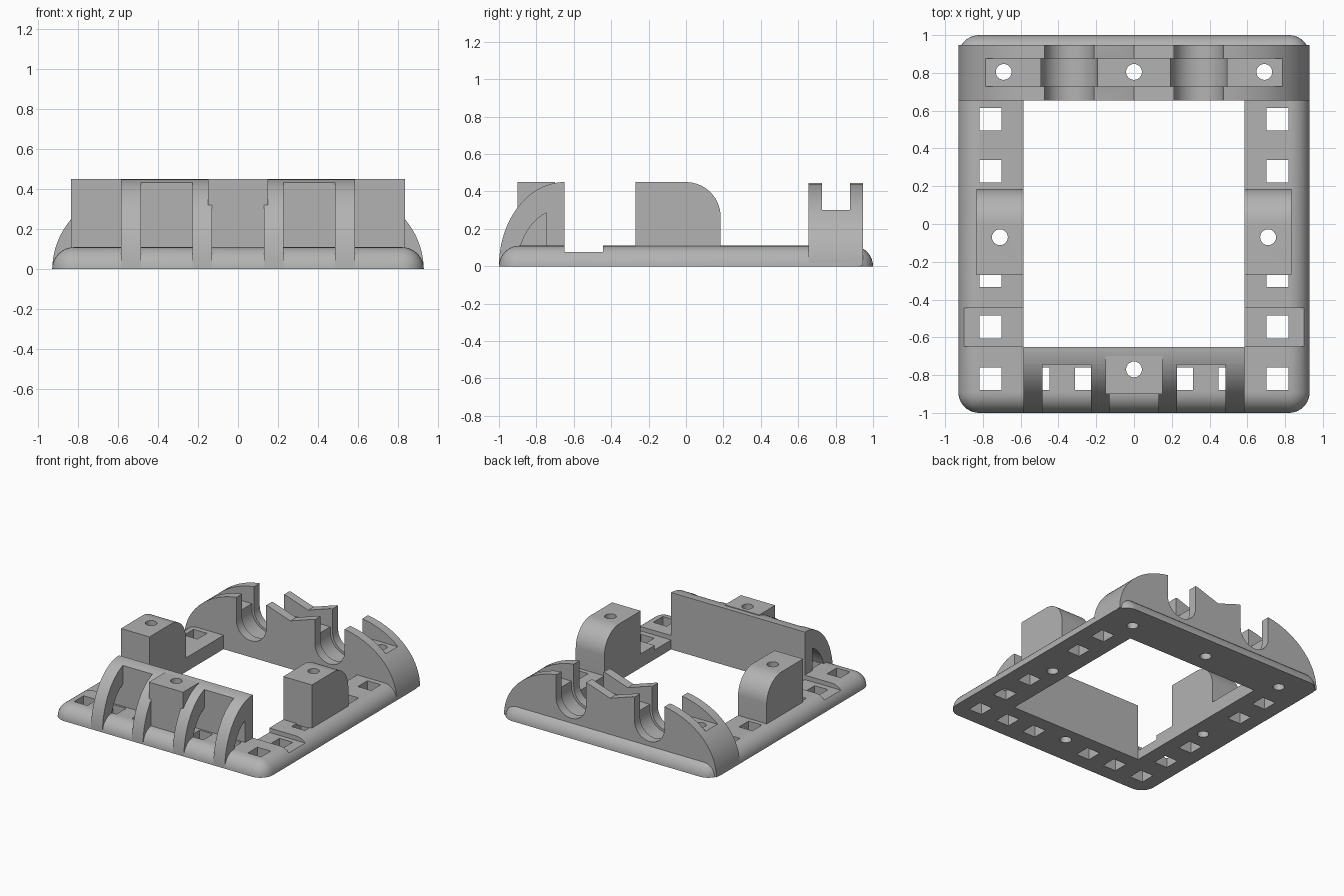
import bpy, bmesh, math
from mathutils import Vector

if "Cube" in bpy.data.objects:
    bpy.data.objects.remove(bpy.data.objects["Cube"], do_unlink=True)

grey = bpy.data.materials.new("plain grey")
grey.use_nodes = True
COLOUR = (0.45, 0.45, 0.45, 1)
grey.diffuse_color = COLOUR
grey.node_tree.nodes["Principled BSDF"].inputs["Base Color"].default_value = COLOUR


def make(name, bm):
    bmesh.ops.recalc_face_normals(bm, faces=bm.faces)
    mesh = bpy.data.meshes.new(name)
    bm.to_mesh(mesh)
    bm.free()
    mesh.materials.append(grey)
    ob = bpy.data.objects.new(name, mesh)
    bpy.context.collection.objects.link(ob)
    return ob


def prism(name, pts, lo, hi, axis):
    """Extrude a 2D outline from lo to hi along one axis."""
    place = {"x": lambda p, t: (t, p[0], p[1]),
             "y": lambda p, t: (p[0], t, p[1]),
             "z": lambda p, t: (p[0], p[1], t)}[axis]
    bm = bmesh.new()
    a = [bm.verts.new(place(p, lo)) for p in pts]
    b = [bm.verts.new(place(p, hi)) for p in pts]
    bm.faces.new(a)
    bm.faces.new(b[::-1])
    for i in range(len(pts)):
        j = (i + 1) % len(pts)
        bm.faces.new((a[i], b[i], b[j], a[j]))
    return make(name, bm)


def box(name, x, y, z):
    return prism(name, [(x[0], y[0]), (x[1], y[0]), (x[1], y[1]), (x[0], y[1])], *z, "z")


def arc(cx, cy, rx, ry, start, end, n=24):
    return [(cx + rx * math.cos(math.radians(start + (end - start) * i / n)),
             cy + ry * math.sin(math.radians(start + (end - start) * i / n)))
            for i in range(n + 1)]


def screw(x, y):
    return prism("hole_cutter", arc(x, y, 0.042, 0.042, 0, 360)[:-1], -0.1, 0.6, "z")


def cut(ob, cutters):
    """Subtract the cutters, bake the result and discard the cutters."""
    for c in cutters:
        c.hide_render = True
        mod = ob.modifiers.new("cut", "BOOLEAN")
        mod.operation, mod.solver, mod.object = "DIFFERENCE", "EXACT", c
    bpy.context.view_layer.update()
    mesh = bpy.data.meshes.new_from_object(ob.evaluated_get(bpy.context.evaluated_depsgraph_get()))
    ob.modifiers.clear()
    ob.data = mesh
    for c in cutters:
        bpy.data.objects.remove(c, do_unlink=True)


parts = []
SIDES = (-1, 1)
H, T = 0.45, 0.11     # full height, base thickness

# Base frame: pillow-edged plate, flat underneath
bm = bmesh.new()
bmesh.ops.create_cube(bm, size=1)
for v in bm.verts:
    v.co = Vector((v.co.x * 1.86, v.co.y * 2, T if v.co.z > 0 else -0.4))
bmesh.ops.bevel(bm, geom=bm.edges[:], offset=T, segments=10, profile=0.5, affect="EDGES")
res = bmesh.ops.bisect_plane(bm, geom=bm.verts[:] + bm.edges[:] + bm.faces[:],
                             plane_co=(0, 0, 0), plane_no=(0, 0, 1), clear_inner=True)
rim = [e for e in res["geom_cut"] if isinstance(e, bmesh.types.BMEdge)]
bmesh.ops.contextual_create(bm, geom=rim)
base = make("base_frame", bm)

cutters = [box("opening", (-0.585, 0.585), (-0.65, 0.655), (-0.1, 0.3))]
spots = [(0.255, -0.82), (0.505, -0.82)]
spots += [(0.76, y) for y in (-0.82, -0.545, -0.273, 0.28, 0.555)]
for s in SIDES:
    for x, y in spots:
        cutters.append(box("square_hole", (s * x - 0.058, s * x + 0.058),
                           (y - 0.06, y + 0.06), (-0.1, 0.3)))
    cutters.append(box("notch", (s * 0.75 - 0.2, s * 0.75 + 0.2), (-0.649, -0.445), (0.075, 0.3)))
    cutters += [screw(s * 0.71, -0.07), screw(s * 0.69, 0.805)]
cutters += [screw(0, 0.805), screw(0, -0.77)]
cut(base, cutters)
parts.append(base)

# Side blocks with a rounded rear shoulder
for s, side in zip(SIDES, ("right", "left")):
    outline = [(-0.27, 0.1), (0.185, 0.1)] + arc(0, 0.265, 0.185, 0.185, 0, 90, 14) + [(-0.27, H)]
    block = prism(side + "_block", outline, *sorted((s * 0.585, s * 0.835)), "x")
    cut(block, [screw(s * 0.71, -0.07)])
    parts.append(block)

# Front wall, whose sloping top follows the rib curve
curve = arc(-0.65, 0, 0.35, H, 180, 90, 30)
wall = prism("front_wall", [(-0.65, 0.1), (-0.745, 0.1), (-0.745, 0.433)]
             + [p for p in curve if p[0] > -0.74], -0.585, 0.585, "x")
parts.append(wall)

# Curved ribs, open behind the curve
inner = [p for p in arc(-0.65, 0, 0.25, 0.31, 180, 90, 30) if p[0] < -0.747]
outline = [(p[0], max(p[1], 0.003)) for p in curve if p[0] < -0.74]
outline += [(-0.745, 0.433), (-0.745, 0.287)] + [(y, max(z, 0.003)) for y, z in inner[::-1]]
for s, side in zip(SIDES, ("right", "left")):
    for a, b, label in ((0.13, 0.227, "inner"), (0.485, 0.585, "outer")):
        parts.append(prism(f"{side}_{label}_rib", outline, *sorted((s * a, s * b)), "x"))

# Front centre block with a slightly wider head
tee = [(-0.13, 0.1), (0.13, 0.1), (0.13, 0.32), (0.15, 0.32),
       (0.15, H), (-0.15, H), (-0.15, 0.32), (-0.13, 0.32)]
centre = prism("front_centre_block", tee, -0.9, -0.7, "y")
for ob in (centre, wall):
    cut(ob, [screw(0, -0.77)])
parts.append(centre)

# Rear cradle: arched ends and a shallow valley in the middle
outline = arc(0.38, 0.003, 0.549, 0.443, 0, 90) + [(0.2, 0.446), (0, 0.38), (-0.2, 0.446)]
outline += arc(-0.38, 0.003, 0.549, 0.443, 90, 180)
cradle = prism("rear_cradle", outline, 0.655, 0.947, "y")
cutters = [box("channel", (-0.785, 0.785), (0.727, 0.877), (0.3, 0.6)), screw(0, 0.805)]
for s in SIDES:
    for r, lo, hi in ((0.13, 0.6, 1.0), (0.15, 0.727, 0.877)):
        u = arc(s * 0.343, 0.26, r, r, 180, 360) + [(s * 0.343 + r, 0.6), (s * 0.343 - r, 0.6)]
        cutters.append(prism("trough", u, lo, hi, "y"))
    cutters.append(screw(s * 0.69, 0.805))
cut(cradle, cutters)
parts.append(cradle)

# Smooth curves, keep edges crisp
bpy.ops.object.select_all(action="DESELECT")
for ob in parts:
    ob.select_set(True)
bpy.context.view_layer.objects.active = base
bpy.ops.object.shade_smooth_by_angle(angle=math.radians(30))
